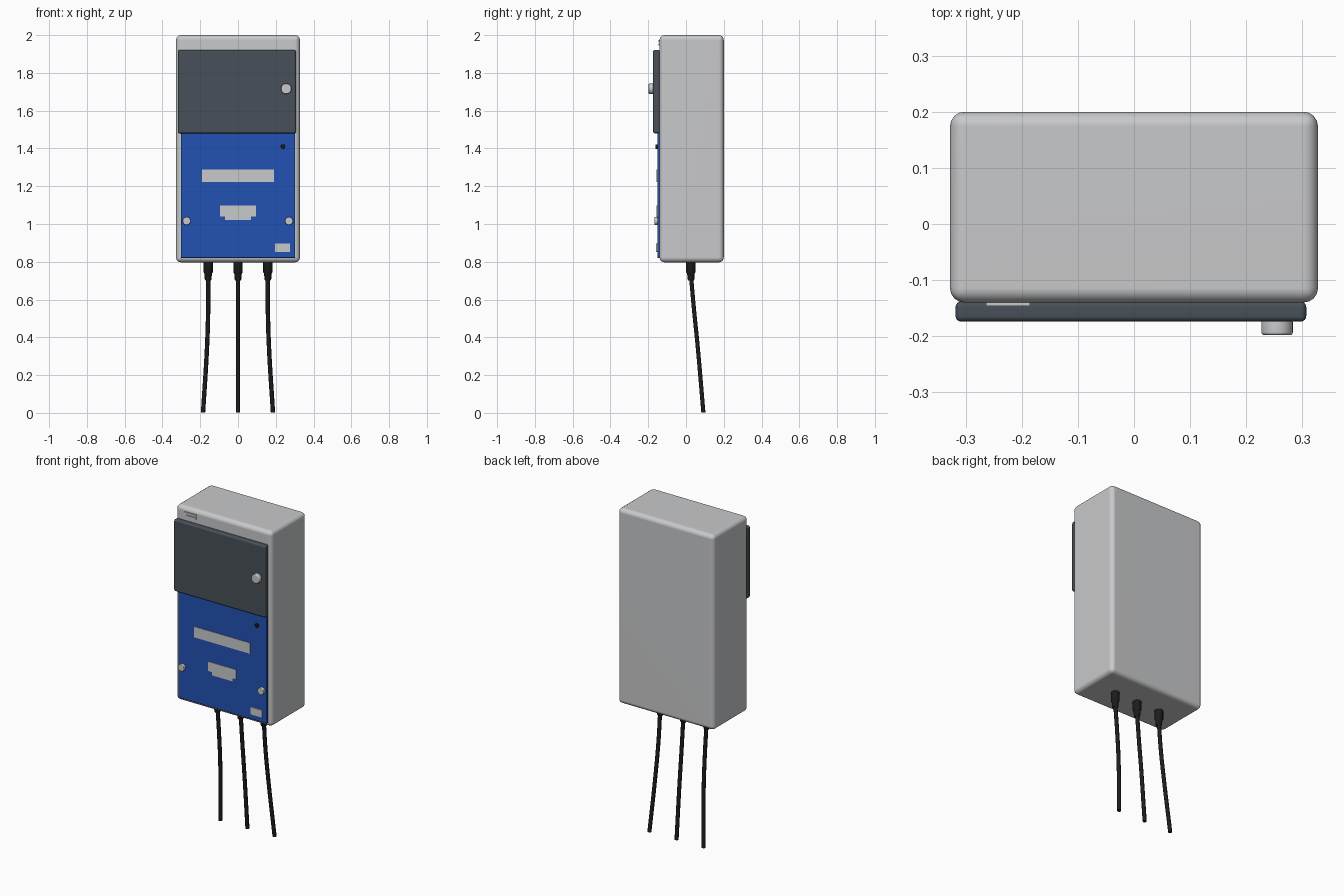
import bpy, bmesh
from mathutils import Matrix, Vector

cube = bpy.data.objects.get("Cube")
if cube:
    bpy.data.objects.remove(cube, do_unlink=True)


def material(name, rgb):
    m = bpy.data.materials.new(name)
    m.use_nodes = True
    m.diffuse_color = (*rgb, 1)
    m.node_tree.nodes["Principled BSDF"].inputs["Base Color"].default_value = (*rgb, 1)
    return m


LIGHT = material("light grey", (0.58, 0.585, 0.595))
SLATE = material("slate grey", (0.065, 0.08, 0.098))
BLUE = material("panel blue", (0.015, 0.084, 0.445))
BLACK = material("cable black", (0.012, 0.012, 0.013))


def smooth(ob):
    bpy.ops.object.select_all(action='DESELECT')
    ob.select_set(True)
    bpy.context.view_layer.objects.active = ob
    bpy.ops.object.shade_smooth_by_angle(angle=0.7)


def finish(name, bm, mat, bevel=0, segments=4):
    """Round the hard edges, then turn the bmesh into a shaded object."""
    bmesh.ops.recalc_face_normals(bm, faces=bm.faces[:])
    if bevel:
        hard = [e for e in bm.edges if e.calc_face_angle(0) > 1.2]
        bmesh.ops.bevel(bm, geom=hard, offset=bevel, segments=segments,
                        profile=0.5, affect='EDGES')
    me = bpy.data.meshes.new(name)
    bm.to_mesh(me)
    bm.free()
    me.materials.append(mat)
    ob = bpy.data.objects.new(name, me)
    bpy.context.collection.objects.link(ob)
    smooth(ob)
    if bevel:
        ob.modifiers.new("flat_shading", 'WEIGHTED_NORMAL').keep_sharp = True
    return ob


def box(name, x, y, z, mat, bevel=0):
    """Box from (min, max) ranges."""
    bm = bmesh.new()
    mid = Vector([sum(r) / 2 for r in (x, y, z)])
    size = [r[1] - r[0] for r in (x, y, z)]
    bmesh.ops.create_cube(bm, size=1, matrix=Matrix.Translation(mid) @ Matrix.Diagonal((*size, 1)))
    return finish(name, bm, mat, bevel)


def knob(name, x, z, radius, y, mat, bevel=0):
    """Cylinder pointing forward, between two y values."""
    bm = bmesh.new()
    bmesh.ops.create_cone(bm, cap_ends=True, segments=24, radius1=radius, radius2=radius,
                          depth=y[1] - y[0],
                          matrix=Matrix.Translation((x, sum(y) / 2, z)) @ Matrix.Rotation(1.5708, 4, 'X'))
    return finish(name, bm, mat, bevel, 3)


def lathe(name, profile, x, y, mat, sides):
    """Stack of (radius, z) rings around a vertical axis, closed at both ends."""
    bm = bmesh.new()
    verts = [bm.verts.new((x + r, y, z)) for r, z in profile]
    edges = [bm.edges.new(pair) for pair in zip(verts, verts[1:])]
    bmesh.ops.spin(bm, geom=verts + edges, cent=(x, y, 0), axis=(0, 0, 1),
                   angle=6.2831853, steps=sides)
    bmesh.ops.remove_doubles(bm, verts=bm.verts[:], dist=0.0001)
    bmesh.ops.holes_fill(bm, edges=[e for e in bm.edges if e.is_boundary], sides=0)
    return finish(name, bm, mat)


# Cabinet, upper door and lower panel
FRONT, PANEL = -0.14, -0.152
box("cabinet", (-0.328, 0.328), (FRONT, 0.2), (0.797, 2), LIGHT, 0.026)
box("upper_door", (-0.318, 0.307), (-0.174, FRONT + 0.002), (1.48, 1.922), SLATE, 0.01)
box("lower_panel", (-0.303, 0.303), (PANEL, FRONT + 0.005), (0.82, 1.485), BLUE, 0.004)

# Door knob, panel screws and indicator
knob("door_knob", 0.255, 1.716, 0.028, (-0.198, -0.17), LIGHT, 0.005)
for side, x in (("right", -0.272), ("left", 0.27)):
    knob(f"{side}_panel_screw", x, 1.016, 0.022, (-0.168, -0.148), LIGHT, 0.004)
knob("indicator", 0.238, 1.41, 0.012, (-0.162, -0.148), BLACK, 0.002)

# Thin plates on the panel
box("display_strip", (-0.19, 0.19), (PANEL - 0.003, PANEL + 0.002), (1.222, 1.288), LIGHT)
box("rating_plate", (0.197, 0.275), (PANEL - 0.006, PANEL + 0.002), (0.852, 0.897), LIGHT)

# Stepped plate: half outline mirrored, then extruded
half = [(0.095, 1.098), (0.095, 1.04), (0.07, 1.04), (0.07, 1.02)]
outline = half + [(-x, z) for x, z in reversed(half)]
bm = bmesh.new()
face = bm.faces.new([bm.verts.new((x, PANEL - 0.003, z)) for x, z in outline])
ext = bmesh.ops.extrude_face_region(bm, geom=[face])
bmesh.ops.translate(bm, vec=(0, 0.005, 0),
                    verts=[v for v in ext["geom"] if isinstance(v, bmesh.types.BMVert)])
finish("stepped_plate", bm, LIGHT)

# Raised bars in the upper corner of the cabinet
for i, left in enumerate((-0.264, -0.25)):
    z = 1.968 - i * 0.018
    box(f"corner_bar_{i + 1}", (left, -0.185), (FRONT - 0.006, FRONT + 0.004), (z - 0.005, z + 0.005), LIGHT)

# Cable glands and hanging cables
GLAND = [(0.025, 0.805), (0.025, 0.745), (0.02, 0.738), (0.018, 0.708), (0.014, 0.7)]
for side, s in (("right", -1), ("middle", 0), ("left", 1)):
    x = s * 0.158
    lathe(f"{side}_gland", GLAND, x, 0.026, BLACK, 12)
    path = [(x, 0.026, 0.73), (x, 0.042, 0.55), (s * 0.164, 0.062, 0.35), (s * 0.185, 0.092, 0.002)]
    curve = bpy.data.curves.new(f"{side}_cable", 'CURVE')
    curve.dimensions = '3D'
    curve.bevel_depth = 0.0115
    curve.bevel_resolution = 3
    curve.use_fill_caps = True
    curve.resolution_u = 8
    spline = curve.splines.new('BEZIER')
    spline.bezier_points.add(len(path) - 1)
    for point, co in zip(spline.bezier_points, path):
        point.co = co
        point.handle_left_type = point.handle_right_type = 'AUTO'
    curve.materials.append(BLACK)
    cable = bpy.data.objects.new(f"{side}_cable", curve)
    bpy.context.collection.objects.link(cable)
    bpy.ops.object.select_all(action='DESELECT')
    cable.select_set(True)
    bpy.context.view_layer.objects.active = cable
    bpy.ops.object.convert(target='MESH')
    smooth(bpy.context.view_layer.objects.active)
